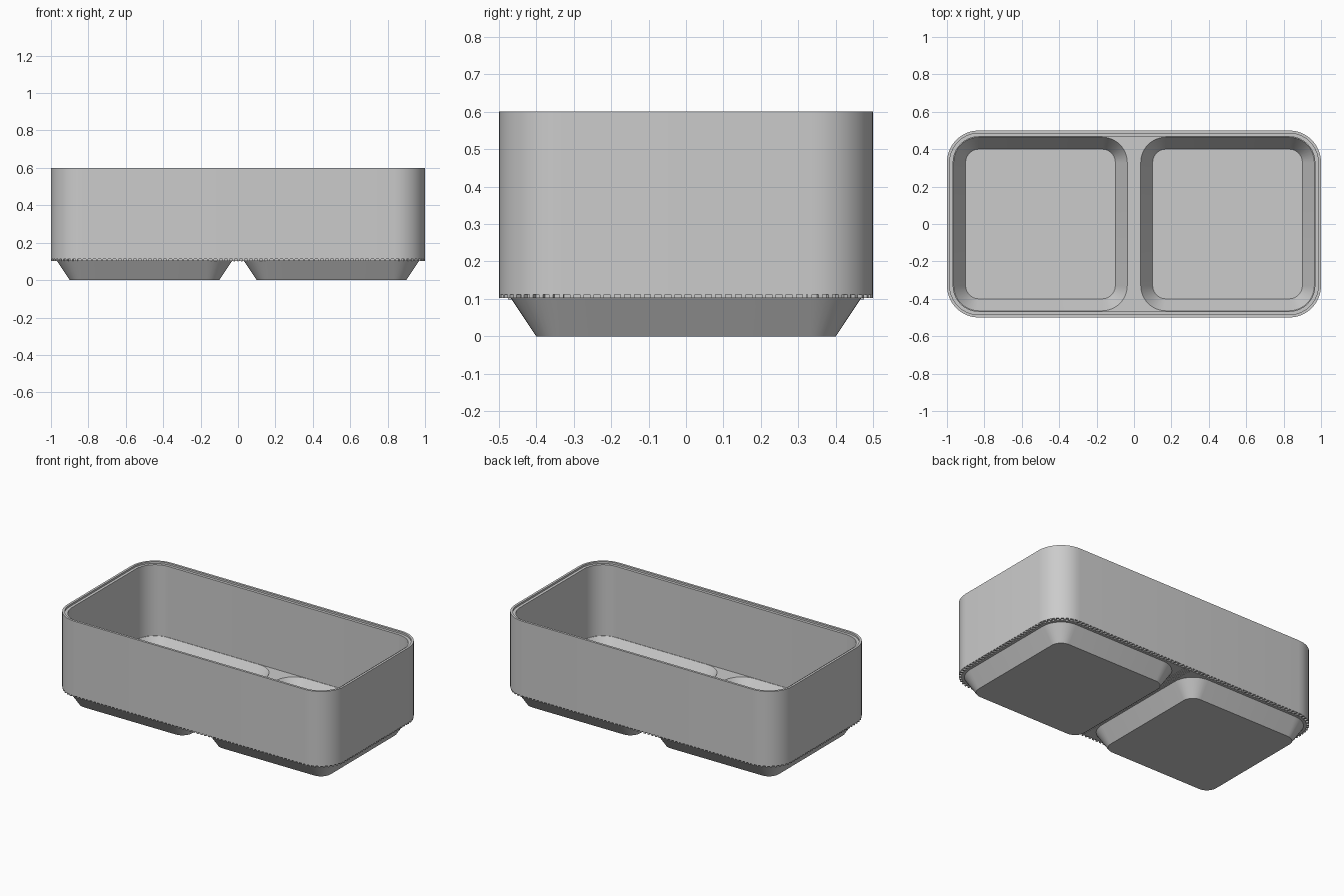
import bpy
import bmesh
import math
from mathutils import Vector, Matrix

cube = bpy.data.objects.get("Cube")
if cube:
    bpy.data.objects.remove(cube)

HALF_X, HALF_Y, CORNER = 1.0, 0.5, 0.17
FOOT_X = 0.5
FLOOR_Z, UNDER_Z, RIM_Z = 0.125, 0.102, 0.6
SEGMENTS = 10

grey = bpy.data.materials.new("light grey plastic")
grey.use_nodes = True
colour = (0.6, 0.6, 0.6, 1)
grey.diffuse_color = colour
grey.node_tree.nodes["Principled BSDF"].inputs["Base Color"].default_value = colour


def outline(inset, z, cx=0.0, half_x=HALF_X):
    """Counter-clockwise rounded rectangle, shrunk evenly by inset."""
    r = CORNER - inset
    points = []
    for corner, (sx, sy) in enumerate([(1, 1), (-1, 1), (-1, -1), (1, -1)]):
        centre = Vector((cx + sx * (half_x - CORNER), sy * (HALF_Y - CORNER), z))
        for i in range(SEGMENTS + 1):
            a = (corner + i / SEGMENTS) * math.pi / 2
            points.append(centre + Vector((math.cos(a), math.sin(a), 0)) * r)
    return points


def add_loop(bm, points):
    return [bm.verts.new(p) for p in points]


def loft(bm, loops):
    for a, b in zip(loops, loops[1:]):
        n = len(a)
        for i in range(n):
            j = (i + 1) % n
            bm.faces.new((a[i], a[j], b[j], b[i]))


def fill_around(bm, loops, up):
    """Fill the first loop, leaving the other loops open as holes."""
    edges = []
    for loop in loops:
        for i, v in enumerate(loop):
            w = loop[(i + 1) % len(loop)]
            edges.append(bm.edges.get((v, w)) or bm.edges.new((v, w)))
    result = bmesh.ops.triangle_fill(bm, edges=edges, use_beauty=True,
                                     use_dissolve=False, normal=(0, 0, 1))
    for f in result["geom"]:
        if isinstance(f, bmesh.types.BMFace):
            f.normal_update()
            if (f.normal.z > 0) != up:
                f.normal_flip()


def finish(bm, name, smooth=True):
    mesh = bpy.data.meshes.new(name)
    bm.to_mesh(mesh)
    bm.free()
    mesh.materials.append(grey)
    obj = bpy.data.objects.new(name, mesh)
    bpy.context.collection.objects.link(obj)
    if smooth:
        bpy.ops.object.select_all(action="DESELECT")
        obj.select_set(True)
        bpy.context.view_layer.objects.active = obj
        bpy.ops.object.shade_smooth_by_angle(angle=math.radians(30))
    return obj


# Shell: bottom lip, outer wall, stepped rim and inner wall
bm = bmesh.new()
profile = [(0.015, UNDER_Z), (0.015, 0.112), (0, 0.112), (0, RIM_Z), (0.015, RIM_Z),
           (0.015, 0.588), (0.033, 0.588), (0.033, FLOOR_Z)]
rings = [add_loop(bm, outline(inset, z)) for inset, z in profile]
loft(bm, rings)
# Inner floor and underside, open where the two cups pass through
for ring, inset, z, up in ((rings[-1], 0.036, FLOOR_Z, True),
                           (rings[0], 0.032, UNDER_Z, False)):
    holes = [add_loop(bm, outline(inset, z, cx, 0.5)) for cx in (-FOOT_X, FOOT_X)]
    fill_around(bm, [ring] + holes, up)
finish(bm, "bin_shell")

# Cups: tapered foot outside, sunken pocket inside
for side, cx in (("right", -FOOT_X), ("left", FOOT_X)):
    bm = bmesh.new()
    foot = [add_loop(bm, outline(i, z, cx, 0.5)) for i, z in ((0.1, 0), (0.032, UNDER_Z))]
    loft(bm, foot)
    bm.faces.new(foot[0][::-1])
    finish(bm, side + "_foot")

    bm = bmesh.new()
    pocket = [add_loop(bm, outline(i, z, cx, 0.5)) for i, z in ((0.036, FLOOR_Z), (0.1, 0.025))]
    loft(bm, pocket)
    bm.faces.new(pocket[1])
    finish(bm, side + "_pocket")

# Small teeth spaced evenly around the bottom edge
bm = bmesh.new()
path = outline(0.008, 0.108)
spacing, travelled = 0.027, 0.0
for p, q in zip(path, path[1:] + path[:1]):
    step = q - p
    length = step.length
    while travelled < length:
        place = (Matrix.Translation(p + step * (travelled / length))
                 @ Matrix.Rotation(math.atan2(step.y, step.x), 4, "Z")
                 @ Matrix.Diagonal((0.011, 0.015, 0.011, 1)))
        bmesh.ops.create_cube(bm, size=1, matrix=place)
        travelled += spacing
    travelled -= length
finish(bm, "edge_teeth", smooth=False)

# Thin ribs under the strip between the feet
bm = bmesh.new()
for x in (-0.02, 0, 0.02):
    place = Matrix.Translation((x, 0, 0.102)) @ Matrix.Diagonal((0.008, 0.95, 0.006, 1))
    bmesh.ops.create_cube(bm, size=1, matrix=place)
finish(bm, "underside_ribs", smooth=False)
